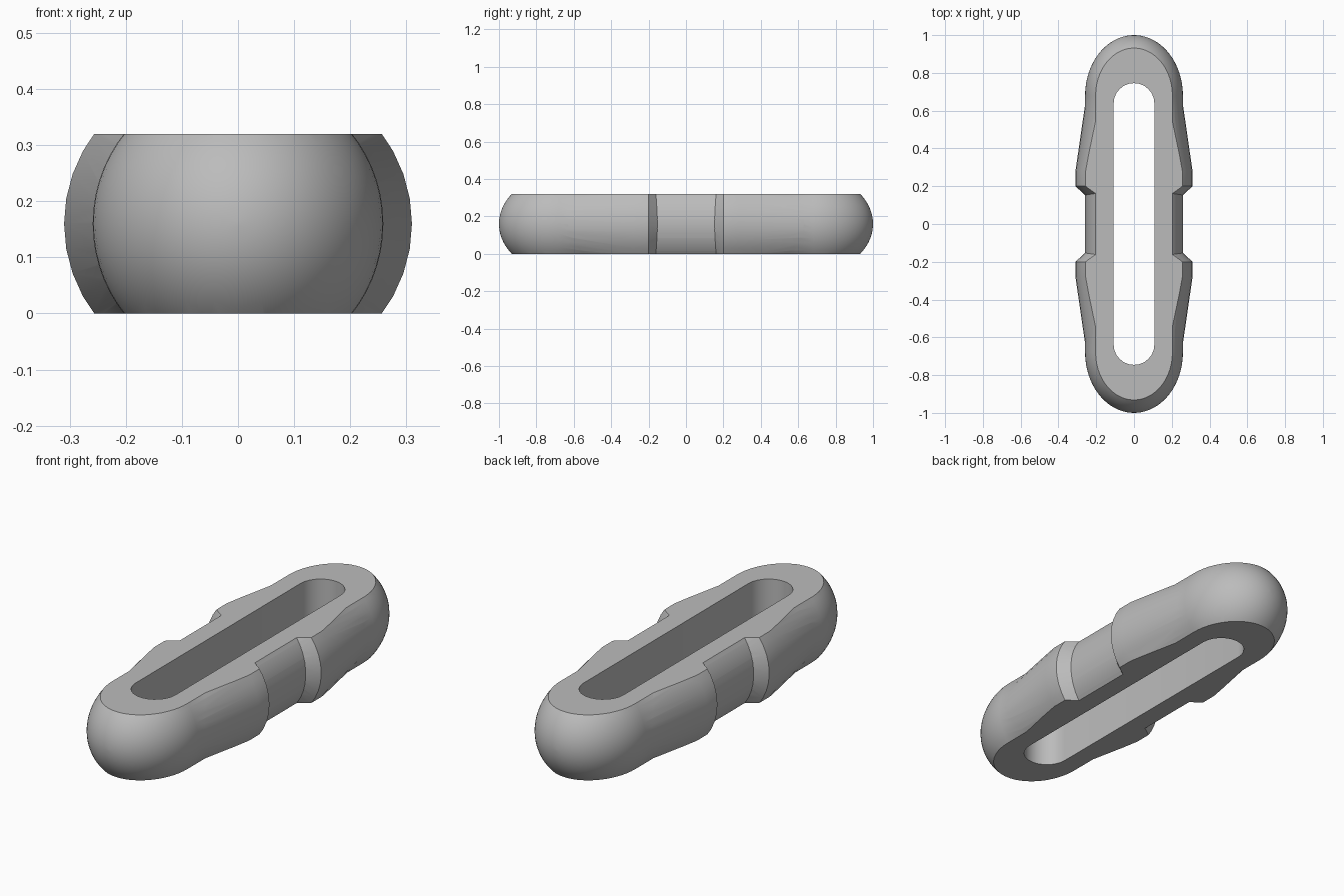
import bpy, bmesh, math

if "Cube" in bpy.data.objects:
    bpy.data.objects.remove(bpy.data.objects["Cube"], do_unlink=True)

HEIGHT = 0.32
MID = HEIGHT / 2

grey = bpy.data.materials.new("plain grey")
grey.use_nodes = True
colour = (0.5, 0.5, 0.5, 1)
grey.diffuse_color = colour
grey.node_tree.nodes["Principled BSDF"].inputs["Base Color"].default_value = colour


def finish(bm, name):
    bmesh.ops.recalc_face_normals(bm, faces=bm.faces)
    mesh = bpy.data.meshes.new(name)
    bm.to_mesh(mesh)
    bm.free()
    mesh.materials.append(grey)
    obj = bpy.data.objects.new(name, mesh)
    bpy.context.collection.objects.link(obj)
    return obj


def loft(name, stations, sides):
    """Elliptical rings along y, given as (y, half width, half height)."""
    bm = bmesh.new()
    rings = []
    for y, rx, rz in stations:
        angles = [math.tau * i / sides for i in range(sides)]
        rings.append([bm.verts.new((rx * math.cos(a), y, MID + rz * math.sin(a))) for a in angles])
    for a, b in zip(rings, rings[1:]):
        for i in range(sides):
            j = (i + 1) % sides
            bm.faces.new((a[i], a[j], b[j], b[i]))
    bm.faces.new(rings[0])
    bm.faces.new(rings[-1])
    return finish(bm, name)


def prism(name, outline, low, high):
    """Flat outline in x and y, raised from low to high."""
    bm = bmesh.new()
    face = bm.faces.new([bm.verts.new((x, y, low)) for x, y in outline])
    top = bmesh.ops.extrude_face_region(bm, geom=[face])["geom"]
    for v in top:
        if isinstance(v, bmesh.types.BMVert):
            v.co.z = high
    return finish(bm, name)


def combine(target, tool, operation):
    mod = target.modifiers.new(operation, 'BOOLEAN')
    mod.object, mod.operation, mod.solver = tool, operation, 'EXACT'
    bpy.context.view_layer.objects.active = target
    bpy.ops.object.modifier_apply(modifier=mod.name)
    bpy.data.objects.remove(tool, do_unlink=True)


# Round core with long domed ends
RADIUS, DOME_Y, DOME = 0.259, 0.68, 0.32
dome = []
for i in range(17):
    t = math.radians(89) * i / 16
    r = RADIUS * math.cos(t)
    dome.append((DOME_Y + DOME * math.sin(t), r, r))
body = loft("link_body", [(-y, a, b) for y, a, b in reversed(dome)] + dome, 64)

# Tapered shoulders on both sides of the central notch
shoulder = [(0.14, 0.245, 0.225), (0.2, 0.31, 0.286), (0.28, 0.31, 0.286), (0.68, 0.252, 0.221)]
for sign in (-1, 1):
    combine(body, loft("shoulder", [(sign * y, a, b) for y, a, b in shoulder], 40), 'UNION')

# Flat top and bottom
block = prism("trim_block", [(-1, -2), (1, -2), (1, 2), (-1, 2)], 0, HEIGHT)
combine(body, block, 'INTERSECT')

# Long slot with rounded ends
SLOT, SLOT_Y = 0.108, 0.638
outline = []
for end in (0, 1):
    for i in range(13):
        a = math.pi * (end + i / 12)
        outline.append((SLOT * math.cos(a), SLOT * math.sin(a) + SLOT_Y * (1 - 2 * end)))
combine(body, prism("slot_cutter", outline, -0.2, HEIGHT + 0.2), 'DIFFERENCE')

bpy.ops.object.select_all(action='DESELECT')
body.select_set(True)
bpy.context.view_layer.objects.active = body
bpy.ops.object.shade_smooth_by_angle(angle=math.radians(30))
